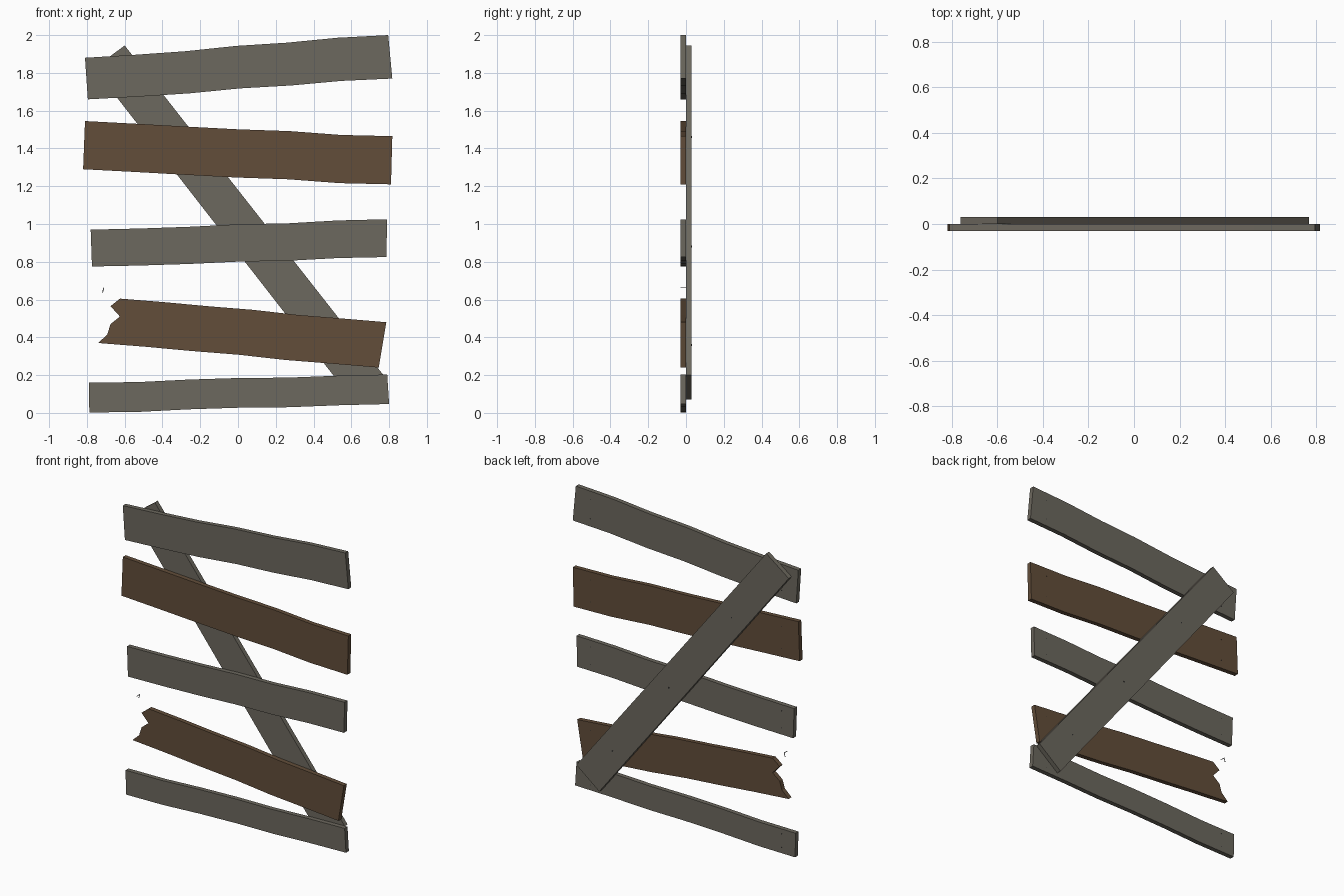
import bpy, bmesh, math
from mathutils import Vector, Matrix

if "Cube" in bpy.data.objects:
    bpy.data.objects.remove(bpy.data.objects["Cube"])


def material(name, rgb):
    m = bpy.data.materials.new(name)
    m.diffuse_color = (*rgb, 1)
    m.use_nodes = True
    m.node_tree.nodes["Principled BSDF"].inputs["Base Color"].default_value = m.diffuse_color
    return m


GREY = material("weathered_grey_wood", (0.150, 0.138, 0.112))
BROWN = material("brown_wood", (0.122, 0.075, 0.042))
IRON = material("dark_iron", (0.03, 0.03, 0.03))


def finish(name, bm, mat):
    bmesh.ops.recalc_face_normals(bm, faces=bm.faces)
    mesh = bpy.data.meshes.new(name)
    bm.to_mesh(mesh)
    bm.free()
    mesh.materials.append(mat)
    obj = bpy.data.objects.new(name, mesh)
    bpy.context.collection.objects.link(obj)


def board(name, outline, y0, y1, mat):
    """Extrude an x-z outline from y0 to y1."""
    bm = bmesh.new()
    face = bm.faces.new([bm.verts.new((x, y0, z)) for x, z in outline])
    new = bmesh.ops.extrude_face_region(bm, geom=[face])["geom"]
    bmesh.ops.translate(bm, vec=(0, y1 - y0, 0),
                        verts=[v for v in new if isinstance(v, bmesh.types.BMVert)])
    finish(name, bm, mat)


def edge(a, b, wave):
    """Points from a to b, wavering in height at the in-between stations."""
    a, b = Vector(a), Vector(b)
    n = len(wave) + 1
    mid = [a.lerp(b, (i + 1) / n) + Vector((0, w)) for i, w in enumerate(wave)]
    return [tuple(p) for p in [a, *mid, b]]


def pin(bm, a, b, r):
    """Thin six-sided rod from a to b."""
    a, b = Vector(a), Vector(b)
    d = b - a
    mat = Matrix.Translation((a + b) / 2) @ d.to_track_quat("Z", "Y").to_matrix().to_4x4()
    bmesh.ops.create_cone(bm, cap_ends=True, segments=6, radius1=r, radius2=r,
                          depth=d.length, matrix=mat)


# Cross boards: name, top-left, top-right, bottom-left, bottom-right, waver, colour
SLATS = [
    ("top_slat", (-.81, 1.88), (.795, 2), (-.795, 1.66), (.817, 1.77),
     (-.004, -.005, .003, 0, .006), GREY),
    ("upper_slat", (-.81, 1.545), (.817, 1.465), (-.82, 1.29), (.81, 1.21),
     (-.001, -.003, -.004, 0, -.007), BROWN),
    ("middle_slat", (-.78, .97), (.79, 1.025), (-.773, .775), (.785, .825),
     (-.003, -.003, .001, -.003, .003), GREY),
    ("broken_slat", (-.625, .605), (.785, .48), (-.74, .37), (.745, .24),
     (.002, .001, .003, -.003, -.001), BROWN),
    ("bottom_slat", (-.79, .16), (.79, .203), (-.787, .002), (.8, .047),
     (-.004, .002, .003, -.002, .001), GREY),
]
# Jagged break, from bottom to top
BREAK = [(-.692, .415), (-.675, .47), (-.625, .51), (-.675, .565)]

nails = bmesh.new()
for name, tl, tr, bl, br, wave, mat in SLATS:
    outline = edge(tl, tr, wave) + edge(bl, br, wave)[::-1]
    broken = name == "broken_slat"
    if broken:
        outline += BREAK
    board(name, outline, -0.03, 0, mat)
    # Nail tips through the back, two at each end
    for x in ((0.69,) if broken else (-0.69, 0.69)):
        top = tl[1] + (tr[1] - tl[1]) * (x - tl[0]) / (tr[0] - tl[0])
        low = bl[1] + (br[1] - bl[1]) * (x - bl[0]) / (br[0] - bl[0])
        for f in (0.22, 0.78):
            z = low + (top - low) * f
            pin(nails, (x, -0.028, z), (x, 0.001, z), 0.003)

# Diagonal brace behind the slats
board("diagonal_brace", [(-.6, 1.945), (.77, .2), (.605, .07), (-.762, 1.825)],
      0, 0.03, GREY)
for x, z in ((-.35, 1.46), (.103, .88), (.51, .36)):
    pin(nails, (x, 0.02, z), (x, 0.0315, z), 0.005)
finish("nails", nails, IRON)

# Bent nail left hanging by the broken end
bent = bmesh.new()
pin(bent, (-.71, -0.03, .663), (-.71, 0.002, .663), 0.002)
pin(bent, (-.71, 0.002, .664), (-.717, 0.002, .638), 0.002)
finish("bent_nail", bent, IRON)
